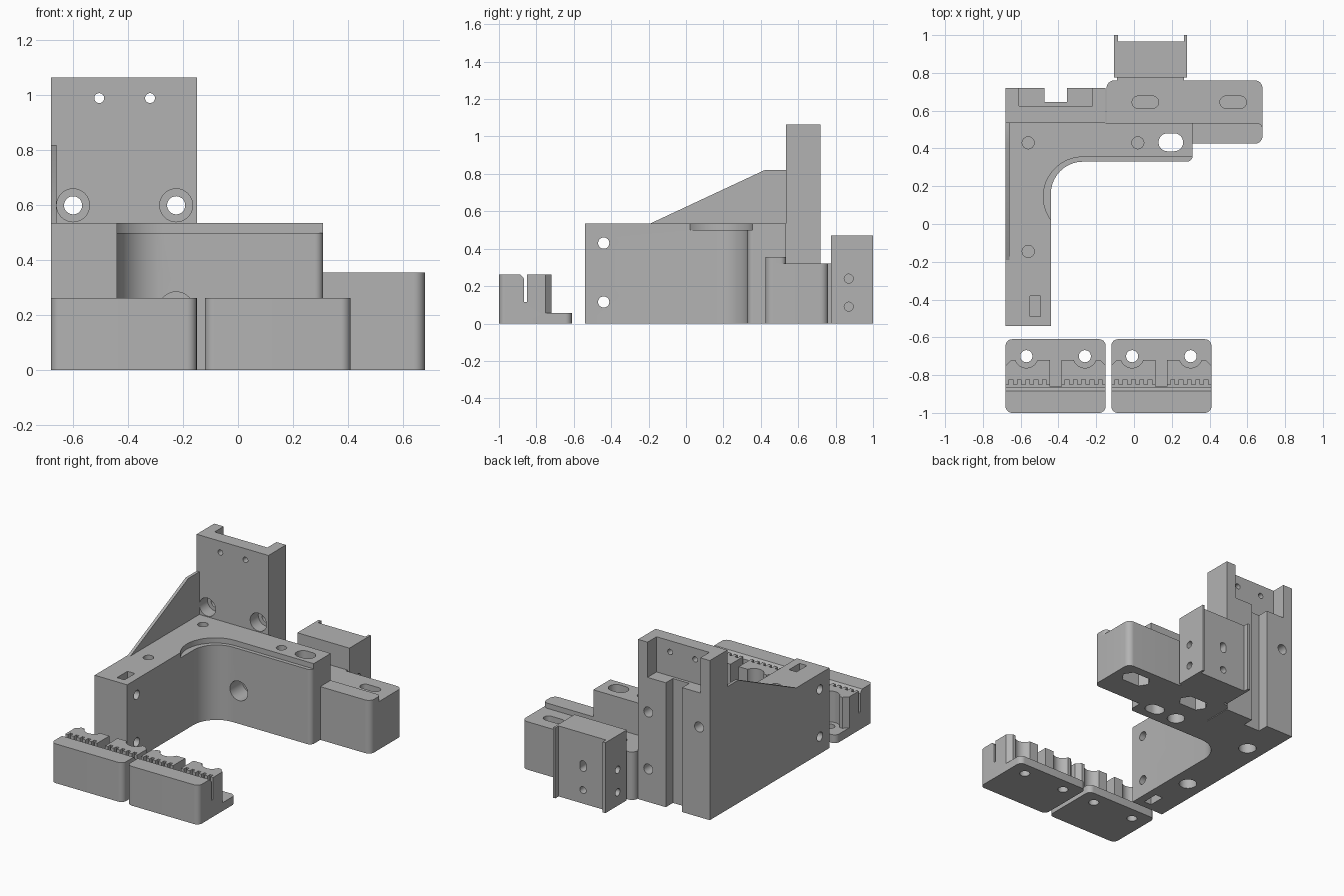
import bpy, bmesh, math
from mathutils import Vector

cube = bpy.data.objects.get("Cube")
if cube:
    bpy.data.objects.remove(cube, do_unlink=True)

grey = bpy.data.materials.new("light grey plastic")
grey.use_nodes = True
COLOUR = (0.45, 0.45, 0.45, 1)
grey.diffuse_color = COLOUR
grey.node_tree.nodes["Principled BSDF"].inputs["Base Color"].default_value = COLOUR


def rounded(corners, steps=10):
    """Outline from (u, v[, radius]) corners, filleting those with a radius."""
    out = []
    n = len(corners)
    for i, c in enumerate(corners):
        p = Vector(c[:2])
        r = c[2] if len(c) > 2 else 0
        if not r:
            out.append(p)
            continue
        a = (Vector(corners[i - 1][:2]) - p).normalized()
        b = (Vector(corners[(i + 1) % n][:2]) - p).normalized()
        half = a.angle(b) / 2
        centre = p + (a + b).normalized() * (r / math.sin(half))
        start = p + a * (r / math.tan(half)) - centre
        sweep = start.angle_signed(p + b * (r / math.tan(half)) - centre)
        for k in range(steps + 1):
            t = -sweep * k / steps
            out.append(centre + Vector((start.x * math.cos(t) - start.y * math.sin(t),
                                        start.x * math.sin(t) + start.y * math.cos(t))))
    return out


def rect(u0, u1, v0, v1, r=0):
    return rounded([(u0, v0, r), (u1, v0, r), (u1, v1, r), (u0, v1, r)])


def circle(u, v, r, n=32):
    return [Vector((u + r * math.cos(math.tau * k / n), v + r * math.sin(math.tau * k / n)))
            for k in range(n)]


def prism(name, outline, lo, hi, axis="z"):
    """Extrude an outline along an axis."""
    place = {"x": lambda u, v, w: (w, u, v), "y": lambda u, v, w: (u, w, v),
             "z": lambda u, v, w: (u, v, w)}[axis]
    bm = bmesh.new()
    rings = [[bm.verts.new(place(p[0], p[1], w)) for p in outline] for w in (lo, hi)]
    for ring in rings:
        bm.faces.new(ring)
    n = len(outline)
    for i in range(n):
        j = (i + 1) % n
        bm.faces.new((rings[0][i], rings[0][j], rings[1][j], rings[1][i]))
    bmesh.ops.recalc_face_normals(bm, faces=bm.faces)
    mesh = bpy.data.meshes.new(name)
    bm.to_mesh(mesh)
    bm.free()
    mesh.materials.append(grey)
    obj = bpy.data.objects.new(name, mesh)
    bpy.context.collection.objects.link(obj)
    return obj


def finish(obj, cuts=()):
    """Subtract (outline, lo, hi, axis) cuts, then smooth the curved faces."""
    bpy.ops.object.select_all(action="DESELECT")
    obj.select_set(True)
    bpy.context.view_layer.objects.active = obj
    for cut in cuts:
        cutter = prism("cutter", *cut)
        cutter.hide_render = True
        mod = obj.modifiers.new("cut", "BOOLEAN")
        mod.operation = "DIFFERENCE"
        mod.solver = "EXACT"
        mod.object = cutter
        bpy.ops.object.modifier_apply(modifier=mod.name)
        bpy.data.objects.remove(cutter, do_unlink=True)
    bpy.ops.object.shade_smooth_by_angle(angle=math.radians(30))


# L-shaped bracket
TOP = 0.535
bracket = prism("corner_bracket", rounded([
    (-.68, -.54), (-.44, -.54), (-.44, .33, .17), (.31, .33, .03), (.31, .535), (-.68, .535)]), 0, TOP)
cuts = [
    (circle(-.27, .145, .21, 64), .5, .6, "z"),           # ledge along the inner edge
    (rect(-.27, .4, .2, .355), .5, .6, "z"),
    (rect(.13, .26, .385, .48, .047), -.1, .6, "z"),      # open slot
    (circle(-.225, .22, .065), .2, .46, "y"),             # bolt head recess
    (circle(-.225, .22, .033), .4, .6, "y"),
    (rect(-.55, -.495, -.49, -.38), .39, .6, "z"),        # nut traps
    (rect(-.55, -.495, -.49, -.38), -.1, .155, "z"),
]
cuts += [(circle(-.44, z, .03), -.8, -.3, "x") for z in (.115, .43)]
for x, y in ((-.56, .43), (-.56, -.145), (.02, .43)):
    cuts += [(circle(x, y, .032), .37, .6, "z"), (circle(x, y, .055), -.1, .35, "z")]
finish(bracket, cuts)

# Upright plate with a rear channel
plate = prism("upright_plate", rect(-.68, -.15, .535, .72), 0, 1.065)
cuts = [
    (rect(-.61, -.22, .625, .8), .83, 1.2, "z"),
    (rect(-.475, -.355, .645, .8), -.1, 1.2, "z"),
    (circle(-.225, .22, .033), .5, .8, "y"),
]
cuts += [(circle(x, .99, .018), .5, .8, "y") for x in (-.505, -.32)]
for x in (-.6, -.225):
    cuts += [(circle(x, .6, .06), .5, .62, "y"), (circle(x, .6, .033), .5, .8, "y")]
finish(plate, cuts)

# Thin triangular gusset
finish(prism("side_gusset", [(-.19, TOP), (.535, TOP), (.535, .82), (.42, .82)], -.68, -.66, "x"))

# Side block with slotted mounts and a raised front ridge
block = prism("side_block", rounded([
    (-.145, .535), (.31, .535), (.31, .425), (.68, .425, .04), (.68, .76, .04), (-.145, .76, .04)]), 0, .32)
cuts = []
for x in (.06, .525):
    cuts.append((rect(x - .07, x + .07, .613, .677, .031), .2, .4, "z"))
    cuts.append(([(x - .1, .645), (x - .065, .59), (x + .065, .59),
                  (x + .1, .645), (x + .065, .7), (x - .065, .7)], -.1, .15, "z"))
finish(block, cuts)
finish(prism("block_ridge", rounded([
    (.31, .425), (.68, .425, .04), (.68, .535, .03), (.31, .535)]), .32, .355))

# Rear mount with two guide flanges
mount = prism("rear_mount", rect(-.105, .28, .775, 1), 0, .47)
cuts = [
    (rect(-.085, .265, .965, 1.1), -.1, .6, "z"),
    (rect(.062, .108, .215, .285, .022), .8, 1.1, "y"),
    (circle(.085, .09, .023), .8, 1.1, "y"),
]
cuts += [(circle(.87, z, .024), x, x + .14, "x") for z in (.09, .24) for x in (-.2, .23)]
finish(mount, cuts)
finish(prism("mount_web", rect(-.09, .265, .75, .78), 0, .32))

# Two toothed belt clips
for name, cx in (("right_belt_clip", -.415), ("left_belt_clip", .145)):
    clip = prism(name, rect(cx - .265, cx + .265, -1, -.61, .035), 0, .262)
    cuts = [
        # step behind the body
        (rounded([(cx - .3, -.75), (cx - .265, -.75), (cx - .235, -.72), (cx + .235, -.72),
                  (cx + .265, -.75), (cx + .3, -.75), (cx + .3, -.5), (cx - .3, -.5)]), .055, .4, "z"),
        (rect(cx - .03, cx + .03, -.86, -.6), .055, .4, "z"),
        # belt slot with a chamfered lip
        ([(-.866, .115), (-.85, .115), (-.85, .4), (-.885, .4), (-.885, .262), (-.866, .24)],
         cx - .4, cx + .4, "x"),
    ]
    for side in (-1, 1):
        hole = cx + side * .155
        cuts.append((circle(hole, -.7, .062), .055, .4, "z"))
        cuts.append((circle(hole, -.7, .032), -.1, .4, "z"))
        for k in range(5):
            x = cx + side * (.06 + .044 * k)
            cuts.append((rect(x - .01, x + .01, -.86, -.823), .115, .4, "z"))
    finish(clip, cuts)
